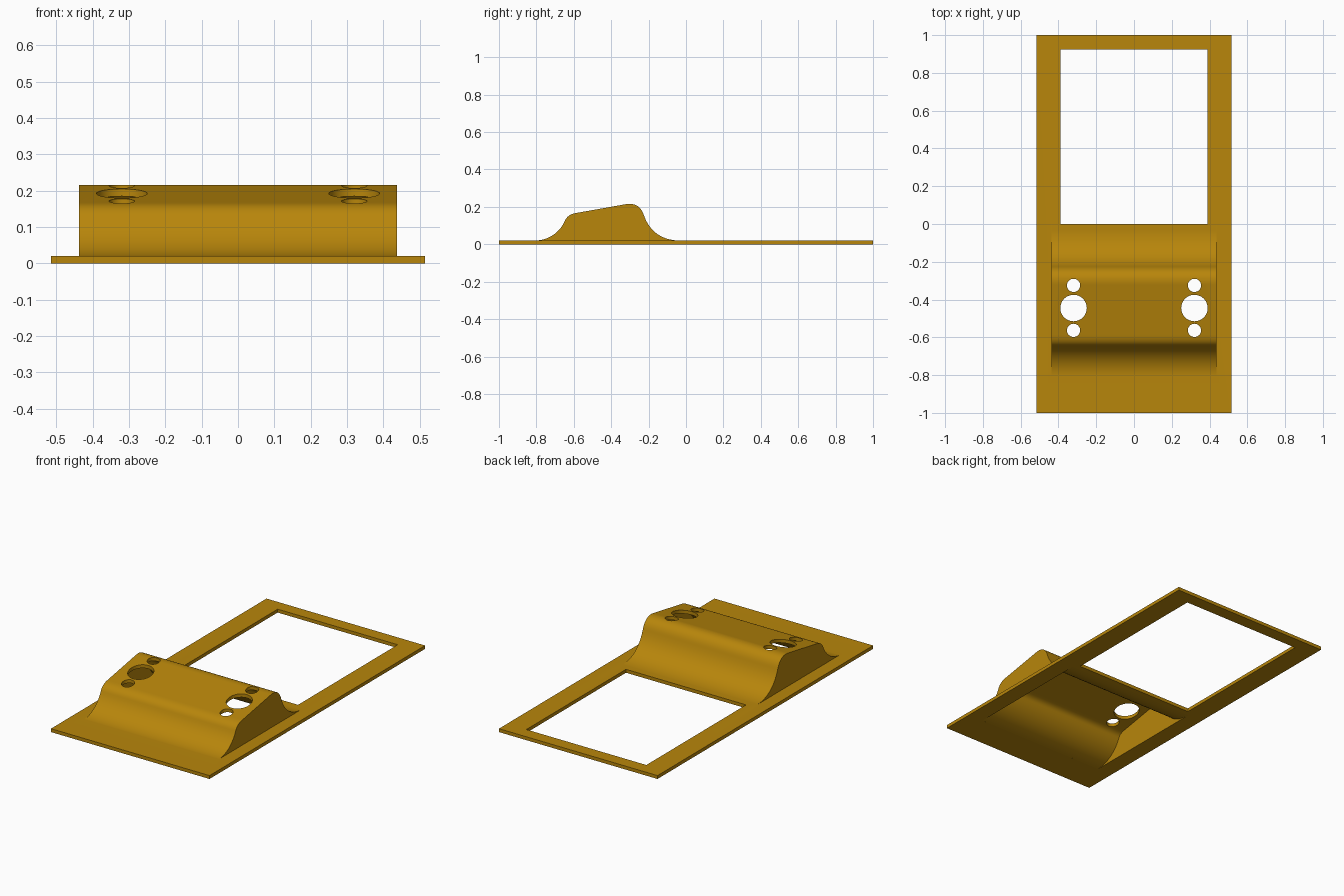
import bpy, bmesh, math
from mathutils import Vector
from mathutils.geometry import interpolate_bezier

if "Cube" in bpy.data.objects:
    bpy.data.objects.remove(bpy.data.objects["Cube"])

T = 0.02          # sheet thickness
HUMP_X = 0.438    # half width of the raised housing

gold = bpy.data.materials.new("golden_ochre")
gold.diffuse_color = (0.479, 0.238, 0.0033, 1)
gold.use_nodes = True
gold.node_tree.nodes["Principled BSDF"].inputs["Base Color"].default_value = gold.diffuse_color


def make_object(name, bm):
    bmesh.ops.recalc_face_normals(bm, faces=bm.faces)
    mesh = bpy.data.meshes.new(name)
    bm.to_mesh(mesh)
    bm.free()
    mesh.materials.append(gold)
    ob = bpy.data.objects.new(name, mesh)
    bpy.context.collection.objects.link(ob)
    return ob


def prism(name, outline, half_x):
    """Extrude a (y, z) outline across x."""
    bm = bmesh.new()
    face = bm.faces.new([bm.verts.new((-half_x, y, z)) for y, z in outline])
    ext = bmesh.ops.extrude_face_region(bm, geom=[face])
    verts = [g for g in ext["geom"] if isinstance(g, bmesh.types.BMVert)]
    bmesh.ops.translate(bm, verts=verts, vec=(2 * half_x, 0, 0))
    return make_object(name, bm)


def box(name, half_x, y0, y1, z0, z1):
    return prism(name, [(y0, z0), (y1, z0), (y1, z1), (y0, z1)], half_x)


def cylinder(name, x, y, r):
    bm = bmesh.new()
    bmesh.ops.create_cone(bm, cap_ends=True, segments=48, radius1=r, radius2=r, depth=0.6)
    bmesh.ops.translate(bm, verts=bm.verts, vec=(x, y, 0.2))
    return make_object(name, bm)


def combine(target, other, operation):
    mod = target.modifiers.new("bool", "BOOLEAN")
    mod.operation = operation
    mod.solver = "EXACT"
    mod.object = other
    bpy.context.view_layer.objects.active = target
    bpy.ops.object.modifier_apply(modifier=mod.name)
    bpy.data.objects.remove(other, do_unlink=True)


# housing side profile: two flared flanks with a sloped top between them
curves = [
    [(-.81, .02), (-.73, .02), (-.672, .07), (-.648, .125)],
    [(-.648, .125), (-.636, .152), (-.615, .163), (-.585, .168)],
    [(-.32, .215), (-.27, .223), (-.24, .20), (-.225, .155)],
    [(-.225, .155), (-.195, .07), (-.13, .02), (-.03, .02)],
]
outer = []
for c in curves:
    pts = [p.xy for p in interpolate_bezier(*[Vector((y, z, 0)) for y, z in c], 14)]
    outer += pts[1:] if outer and (outer[-1] - pts[0]).length < 1e-5 else pts

# inner profile: offset inward by the sheet thickness
inner = []
for i, p in enumerate(outer):
    t = (outer[min(i + 1, len(outer) - 1)] - outer[max(i - 1, 0)]).normalized()
    inner.append(p + Vector((t.y, -t.x)) * T)

# base plate with the raised housing
panel = box("mounting_panel", 0.515, -1, 1, 0, T)
low = [(y, max(z - 0.0003, 0.0195)) for y, z in outer]
combine(panel, prism("housing", [(outer[0].x, .01)] + low + [(outer[-1].x, .01)], HUMP_X), "UNION")

# hollow underside
hollow = [(inner[0].x, -.02)] + [(p.x, p.y) for p in inner] + [(inner[-1].x, -.02)]
combine(panel, prism("hollow", hollow, HUMP_X - T), "DIFFERENCE")

# rectangular window
combine(panel, box("window", 0.39, 0, 0.925, -.1, .1), "DIFFERENCE")

# round holes: one large between two small on each side
for side in (-1, 1):
    for y, r in ((-.325, .035), (-.445, .07), (-.563, .035)):
        combine(panel, cylinder("hole", side * 0.32, y, r), "DIFFERENCE")

bpy.ops.object.select_all(action="DESELECT")
panel.select_set(True)
bpy.context.view_layer.objects.active = panel
bpy.ops.object.shade_smooth_by_angle(angle=math.radians(30))
